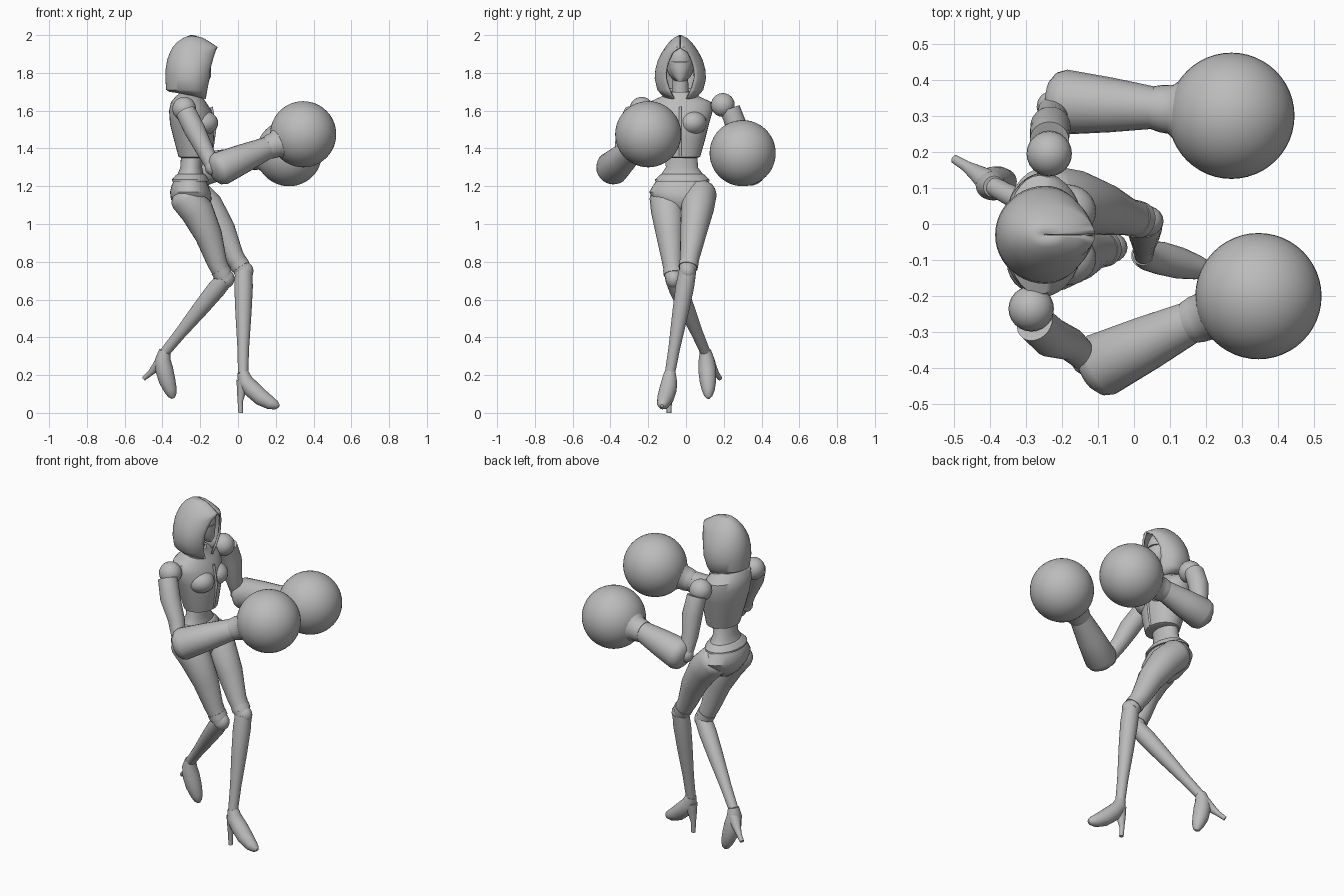
import bpy, bmesh, math
from mathutils import Vector

cube = bpy.data.objects.get("Cube")
if cube:
    bpy.data.objects.remove(cube, do_unlink=True)

grey = bpy.data.materials.new("plain grey")
grey.use_nodes = True
GREY = (0.5, 0.5, 0.5, 1)
grey.diffuse_color = GREY
grey.node_tree.nodes["Principled BSDF"].inputs["Base Color"].default_value = GREY
SEGS = 24
MID = -0.03  # side-to-side centre of the head and chest


def finish(name, bm, angle=40):
    bmesh.ops.recalc_face_normals(bm, faces=bm.faces)
    mesh = bpy.data.meshes.new(name)
    bm.to_mesh(mesh)
    bm.free()
    mesh.materials.append(grey)
    ob = bpy.data.objects.new(name, mesh)
    bpy.context.collection.objects.link(ob)
    bpy.ops.object.select_all(action='DESELECT')
    ob.select_set(True)
    bpy.context.view_layer.objects.active = ob
    bpy.ops.object.shade_smooth_by_angle(angle=math.radians(angle))
    return ob


def loft(name, rings, closed=True, caps=True):
    """Skin a list of equally long point rings."""
    bm = bmesh.new()
    rows = [[bm.verts.new(p) for p in ring] for ring in rings]
    n = len(rows[0])
    for a, b in zip(rows, rows[1:]):
        for i in range(n if closed else n - 1):
            j = (i + 1) % n
            bm.faces.new((a[i], a[j], b[j], b[i]))
    if caps:
        bm.faces.new(rows[0])
        bm.faces.new(rows[-1])
    return finish(name, bm)


def tube(name, stations, round_start=False):
    """Limb through stations of (x, y, z, radius)."""
    pts = [Vector(s[:3]) for s in stations]
    radii = [s[3] for s in stations]
    if round_start:
        d = (pts[0] - pts[1]).normalized()
        r = radii[0]
        for out, shrink in ((0.3, 0.9), (0.5, 0.65), (0.6, 0.25)):
            pts.insert(0, Vector(stations[0][:3]) + d * r * out)
            radii.insert(0, r * shrink)
    rings = []
    for k, (p, r) in enumerate(zip(pts, radii)):
        d = (pts[min(k + 1, len(pts) - 1)] - pts[max(k - 1, 0)]).normalized()
        u = d.cross(Vector((0, 1, 0))).normalized()
        v = d.cross(u)
        rings.append([p + r * (u * math.cos(t) + v * math.sin(t))
                      for t in (math.tau * i / SEGS for i in range(SEGS))])
    return loft(name, rings)


def body(name, levels):
    """Stacked ellipses of (z, x back, x front, y centre, half width)."""
    rings = []
    for z, back, front, cy, w in levels:
        cx, rx = (back + front) / 2, (front - back) / 2
        rings.append([(cx + rx * math.cos(t), cy + w * math.sin(t), z)
                      for t in (math.tau * i / 32 for i in range(32))])
    return loft(name, rings)


def ball(name, centre, size, segs=32):
    bm = bmesh.new()
    bmesh.ops.create_uvsphere(bm, u_segments=segs, v_segments=segs // 2, radius=1)
    for v in bm.verts:
        v.co = Vector(centre) + Vector([c * s for c, s in zip(v.co, size)])
    return finish(name, bm)


# Torso: waist, hips and cropped jacket
body("waist_and_hips", [
    (1.04, -0.27, -0.20, -0.02, 0.03), (1.08, -0.32, -0.16, -0.02, 0.09),
    (1.13, -0.355, -0.14, -0.02, 0.155), (1.17, -0.36, -0.145, -0.02, 0.175),
    (1.21, -0.35, -0.16, -0.02, 0.15), (1.25, -0.325, -0.18, -0.02, 0.12),
    (1.30, -0.305, -0.19, -0.022, 0.085), (1.40, -0.30, -0.18, -0.025, 0.085)])
body("jacket", [
    (1.35, -0.30, -0.155, MID, 0.09), (1.355, -0.315, -0.14, MID, 0.105),
    (1.45, -0.34, -0.128, MID, 0.132), (1.53, -0.36, -0.125, MID, 0.152),
    (1.60, -0.365, -0.14, MID, 0.172), (1.645, -0.355, -0.17, MID, 0.165),
    (1.675, -0.33, -0.19, MID, 0.10), (1.70, -0.30, -0.20, MID, 0.05)])
body("belt", [(1.225, -0.35, -0.155, -0.02, 0.145), (1.235, -0.35, -0.155, -0.02, 0.145),
              (1.26, -0.328, -0.172, -0.02, 0.118), (1.265, -0.32, -0.18, -0.02, 0.11)])
for side, label in ((1, "left"), (-1, "right")):
    ball(label + "_bust", (-0.185, MID + side * 0.065, 1.535), (0.08, 0.075, 0.065), 24)
tube("jacket_front_seam", [(-0.142, MID, 1.36, 0.007), (-0.122, MID, 1.5, 0.007),
                           (-0.14, MID, 1.62, 0.007)])
tube("neck", [(-0.265, MID, 1.62, 0.05), (-0.25, MID, 1.78, 0.04)])

# Head with visor and lower mask, inside an open hood
ball("head", (-0.235, MID, 1.85), (0.085, 0.075, 0.10), 24)
body("lower_mask", [(1.755, -0.20, -0.155, MID, 0.015), (1.78, -0.24, -0.143, MID, 0.04),
                    (1.83, -0.29, -0.142, MID, 0.065), (1.855, -0.29, -0.142, MID, 0.068)])
body("visor", [(1.86, -0.28, -0.14, MID, 0.065), (1.885, -0.28, -0.138, MID, 0.062),
               (1.91, -0.28, -0.145, MID, 0.045), (1.93, -0.25, -0.155, MID, 0.012)])

# Hood levels: z, back reach, front reach, half width, opening half width
hood_levels = [(1.68, 0.12, 0.08, 0.095, 0.035), (1.71, 0.135, 0.095, 0.122, 0.06),
               (1.77, 0.14, 0.115, 0.136, 0.078), (1.82, 0.138, 0.122, 0.132, 0.077),
               (1.87, 0.13, 0.132, 0.118, 0.062), (1.91, 0.115, 0.137, 0.097, 0.04),
               (1.937, 0.10, 0.137, 0.08, 0.003), (1.965, 0.075, 0.095, 0.057, 0.001),
               (1.985, 0.045, 0.06, 0.035, 0.001), (2.0, 0.006, 0.008, 0.005, 0.0005)]
rings = []
for z, back, front, w, gap in hood_levels:
    a = math.asin(gap / w)
    ring = []
    for i in range(37):
        t = a + (math.tau - 2 * a) * i / 36
        reach = front if math.cos(t) > 0 else back
        drop = 0.02 * math.cos(t) if z < 1.7 else 0
        ring.append((-0.245 + reach * math.cos(t), MID + w * math.sin(t), z - drop))
    rings.append(ring)
hood = loft("hood", rings, closed=False, caps=False)
shell = hood.modifiers.new("thickness", 'SOLIDIFY')
shell.thickness = 0.012
shell.offset = -1

# Arms with flared forearm guards and round gloves
arms = {
    "left": dict(shoulder=(-0.235, 0.195, 1.63), elbow=(-0.225, 0.325, 1.29),
                 guard=(-0.19, 0.338, 1.29), wrist=(0.06, 0.322, 1.35), glove=(0.27, 0.30, 1.375)),
    "right": dict(shoulder=(-0.285, -0.235, 1.61), elbow=(-0.13, -0.375, 1.30),
                  guard=(-0.09, -0.39, 1.295), wrist=(0.16, -0.27, 1.405), glove=(0.345, -0.20, 1.475)),
}
for label, a in arms.items():
    s, e, g, w, b = (Vector(a[k]) for k in ("shoulder", "elbow", "guard", "wrist", "glove"))
    ball(label + "_shoulder", s, (0.063,) * 3, 24)
    out = Vector((0, 0.03 if label == "left" else -0.03, 0))
    tube(label + "_upper_arm", [(*s.lerp(e, 0.06) + out, 0.054), (*s.lerp(e, 0.35) + out, 0.056),
                                (*s.lerp(e, 0.7), 0.046), (*e, 0.038)])
    ball(label + "_elbow", e, (0.045,) * 3, 16)
    tube(label + "_forearm_guard", [(*g, 0.09), (*g.lerp(w, 0.5), 0.076), (*w, 0.058)], True)
    tube(label + "_glove_cuff", [(*w.lerp(b, -0.04), 0.06), (*w.lerp(b, 0.08), 0.066),
                                 (*w.lerp(b, 0.2), 0.068), (*w.lerp(b, 0.45), 0.115)])
    ball(label + "_glove", b, (0.175,) * 3, 48)

# Legs: hip, knee and ankle joined by tapered limbs
legs = {"left": ((-0.235, 0.075, 1.16), (0.03, 0.008, 0.75), (0.027, -0.085, 0.21)),
        "right": ((-0.275, -0.105, 1.14), (-0.07, -0.065, 0.71), (-0.388, 0.103, 0.32))}
for label, joints in legs.items():
    hip, knee, ankle = map(Vector, joints)
    front = Vector((0.018, 0, 0.012))
    tube(label + "_thigh", [(*hip, 0.088), (*hip.lerp(knee, 0.2) + front, 0.088),
                            (*hip.lerp(knee, 0.5) + front, 0.072),
                            (*hip.lerp(knee, 0.8), 0.053), (*knee, 0.045)], True)
    ball(label + "_knee", knee, (0.052, 0.044, 0.052), 20)
    tube(label + "_knee_band", [(*hip.lerp(knee, 0.89), 0.052), (*hip.lerp(knee, 0.95), 0.051)])
    tube(label + "_shin", [(*knee, 0.046), (*knee.lerp(ankle, 0.15), 0.049),
                           (*knee.lerp(ankle, 0.4), 0.043), (*knee.lerp(ankle, 0.75), 0.031),
                           (*ankle, 0.027)])

# High heeled shoes
tube("left_shoe", [(0.025, -0.085, 0.215, 0.03), (0.037, -0.088, 0.17, 0.041),
                   (0.075, -0.095, 0.125, 0.046), (0.125, -0.108, 0.08, 0.044),
                   (0.175, -0.12, 0.05, 0.034), (0.205, -0.125, 0.04, 0.022), (0.218, -0.127, 0.037, 0.008)])
tube("left_heel", [(0.028, -0.087, 0.17, 0.036), (0.018, -0.087, 0.11, 0.024),
                   (0.012, -0.088, 0.06, 0.014), (0.014, -0.09, 0.0, 0.012)])
tube("right_shoe", [(-0.388, 0.103, 0.33, 0.03), (-0.398, 0.108, 0.285, 0.041),
                    (-0.39, 0.112, 0.23, 0.047), (-0.375, 0.116, 0.17, 0.044),
                    (-0.357, 0.118, 0.12, 0.034), (-0.348, 0.118, 0.09, 0.022), (-0.343, 0.118, 0.077, 0.008)])
tube("right_heel", [(-0.40, 0.115, 0.28, 0.036), (-0.435, 0.14, 0.24, 0.024),
                    (-0.465, 0.16, 0.21, 0.015), (-0.498, 0.18, 0.182, 0.012)])
